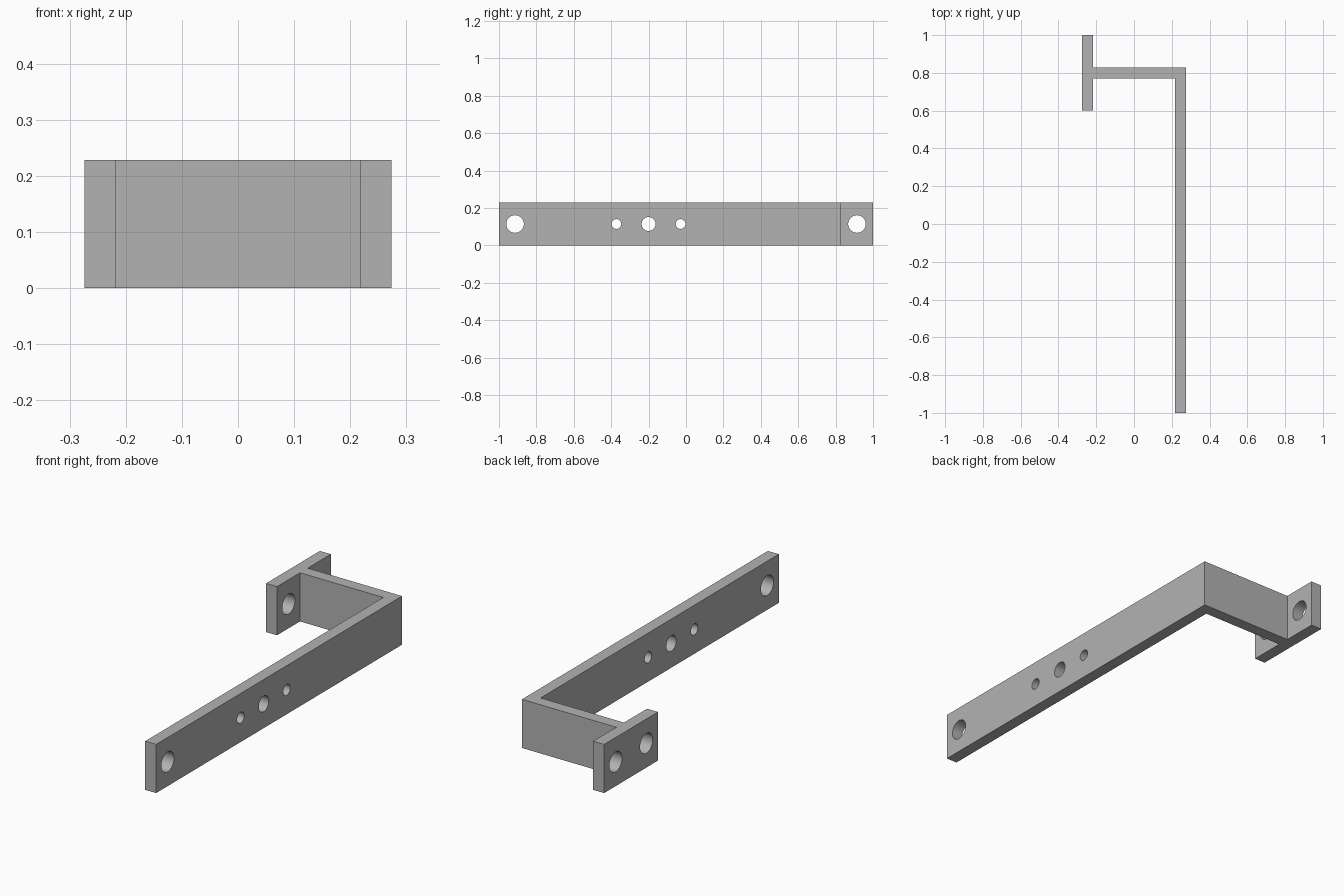
import bpy, bmesh, math
from mathutils import Matrix

cube = bpy.data.objects.get("Cube")
if cube:
    bpy.data.objects.remove(cube, do_unlink=True)

HEIGHT = 0.229
OUT, INN = 0.274, 0.217          # outer and inner x of both plates
WEB_FRONT, WEB_BACK = 0.771, 0.828
FLANGE_FRONT = 0.6

steel = bpy.data.materials.new("grey metal")
steel.use_nodes = True
colour = (0.45, 0.45, 0.45, 1)
steel.diffuse_color = colour
steel.node_tree.nodes["Principled BSDF"].inputs["Base Color"].default_value = colour


def make_object(name, bm):
    bmesh.ops.recalc_face_normals(bm, faces=bm.faces)
    mesh = bpy.data.meshes.new(name)
    bm.to_mesh(mesh)
    bm.free()
    mesh.materials.append(steel)
    obj = bpy.data.objects.new(name, mesh)
    bpy.context.collection.objects.link(obj)
    return obj


# Bracket body: long arm, cross web and end flange as one extruded outline
outline = [
    (OUT, -1), (OUT, WEB_BACK), (-INN, WEB_BACK), (-INN, 1), (-OUT, 1),
    (-OUT, FLANGE_FRONT), (-INN, FLANGE_FRONT), (-INN, WEB_FRONT),
    (INN, WEB_FRONT), (INN, -1),
]
bm = bmesh.new()
base = bm.faces.new([bm.verts.new((x, y, 0)) for x, y in outline])
top = bmesh.ops.extrude_face_region(bm, geom=[base])["geom"]
bmesh.ops.translate(bm, vec=(0, 0, HEIGHT),
                    verts=[v for v in top if isinstance(v, bmesh.types.BMVert)])
bracket = make_object("bracket", bm)

# Drilled holes: side of the bracket, y position, radius
holes = [
    (1, -0.914, 0.047), (1, -0.372, 0.026), (1, -0.2, 0.037), (1, -0.029, 0.026),
    (-1, 0.686, 0.047), (-1, 0.914, 0.047),
]
bm = bmesh.new()
for side, y, radius in holes:
    place = (Matrix.Translation((side * (OUT + INN) / 2, y, HEIGHT / 2))
             @ Matrix.Rotation(math.pi / 2, 4, "Y"))
    bmesh.ops.create_cone(bm, cap_ends=True, segments=48, radius1=radius,
                          radius2=radius, depth=0.12, matrix=place)
cutter = make_object("hole_cutter", bm)
cutter.hide_render = True

cut = bracket.modifiers.new("holes", "BOOLEAN")
cut.operation = "DIFFERENCE"
cut.solver = "EXACT"
cut.object = cutter

# Apply the holes, then smooth only their walls
bpy.ops.object.select_all(action="DESELECT")
bracket.select_set(True)
bpy.context.view_layer.objects.active = bracket
bpy.ops.object.modifier_apply(modifier=cut.name)
bpy.data.objects.remove(cutter, do_unlink=True)
bpy.ops.object.shade_smooth_by_angle(angle=math.radians(30))
